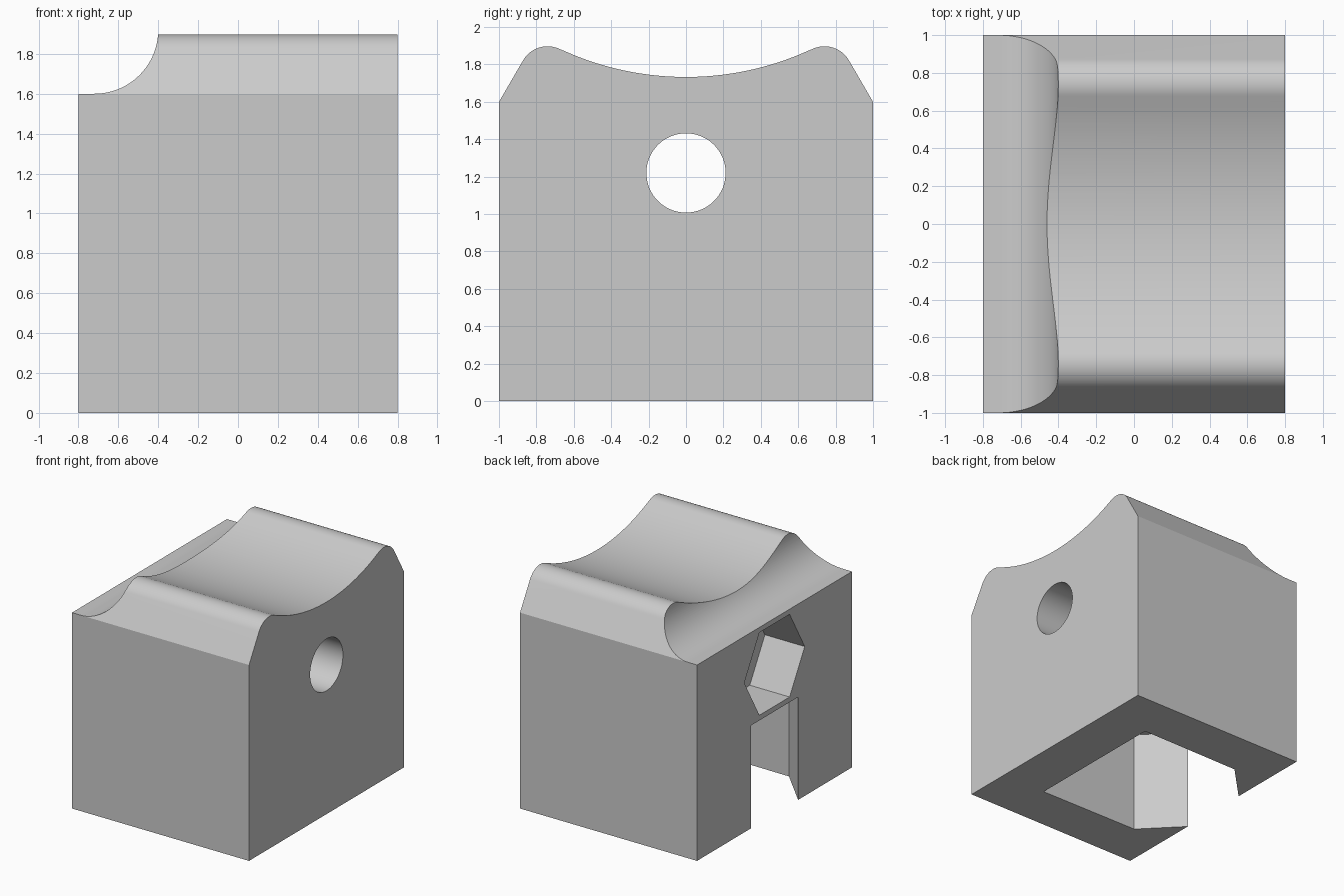
import bpy, bmesh, math
from mathutils import Vector

if "Cube" in bpy.data.objects:
    bpy.data.objects.remove(bpy.data.objects["Cube"], do_unlink=True)

grey = bpy.data.materials.new("light_grey")
grey.use_nodes = True
colour = (0.6, 0.6, 0.6, 1)
grey.diffuse_color = colour
grey.node_tree.nodes["Principled BSDF"].inputs["Base Color"].default_value = colour


def arc(cx, cy, r, start, end, steps):
    """Points along a circular arc, angles in radians."""
    angles = [start + (end - start) * i / steps for i in range(steps + 1)]
    return [(cx + r * math.cos(a), cy + r * math.sin(a)) for a in angles]


def prism(name, points, place, sweep):
    """Extrude a flat outline, placed in space by a function, along a vector."""
    bm = bmesh.new()
    face = bm.faces.new([bm.verts.new(place(a, b)) for a, b in points])
    grown = bmesh.ops.extrude_face_region(bm, geom=[face])["geom"]
    moved = [v for v in grown if isinstance(v, bmesh.types.BMVert)]
    bmesh.ops.translate(bm, verts=moved, vec=Vector(sweep))
    bmesh.ops.recalc_face_normals(bm, faces=bm.faces)
    mesh = bpy.data.meshes.new(name)
    bm.to_mesh(mesh)
    bm.free()
    mesh.materials.append(grey)
    obj = bpy.data.objects.new(name, mesh)
    bpy.context.collection.objects.link(obj)
    return obj


HALF_X, SHOULDER = 0.8, 1.6

# Block outline: sloped shoulders, rounded ridges and a concave saddle
ridge_y, ridge_z, ridge_r = 0.74, 1.745, 0.152
saddle_r = 1.59
saddle_z = 1.733 + saddle_r
tilt = math.atan2(saddle_z - ridge_z, -ridge_y)
half = [(1, 0), (1, SHOULDER)]
half += arc(ridge_y, ridge_z, ridge_r, math.pi / 6, tilt, 20)
half += arc(0, saddle_z, saddle_r, tilt - math.pi, -math.pi / 2, 24)[1:]
outline = half + [(-y, z) for y, z in reversed(half[:-1])]
block = prism("clamp_block", outline, lambda y, z: (-HALF_X, y, z), (2 * HALF_X, 0, 0))

# Scooped relief along the top of the right end
scoop = [(-1, 2.2), (-1, SHOULDER)]
scoop += arc(-0.72, SHOULDER + 0.32, 0.32, -math.pi / 2, 0, 32) + [(-0.4, 2.2)]
cutters = [prism("scoop_cutter", scoop, lambda x, z: (x, -1.2, z), (0, 2.4, 0))]

# Slot open below and to the right end, narrowing at its mouth
side = [(-0.9, 0.305), (-HALF_X, 0.305), (-0.508, 0.603), (0.4, 0.61)]
slot = side + [(x, -y) for x, y in reversed(side)]
cutters.append(prism("slot_cutter", slot, lambda x, y: (x, y, -0.2), (0, 0, 1.04)))

# Hexagonal nut pocket and round bolt hole
bolt_z = 1.22
pocket = arc(0, bolt_z, 0.39, 0, 2 * math.pi, 6)[:-1]
cutters.append(prism("nut_pocket_cutter", pocket, lambda y, z: (-1, y, z), (0.56, 0, 0)))
hole = arc(0, bolt_z, 0.212, 0, 2 * math.pi, 64)[:-1]
cutters.append(prism("bolt_hole_cutter", hole, lambda y, z: (-0.6, y, z), (1.6, 0, 0)))

for cutter in cutters:
    cutter.hide_render = True
    cut = block.modifiers.new(cutter.name, "BOOLEAN")
    cut.operation = "DIFFERENCE"
    cut.solver = "EXACT"
    cut.object = cutter

# Bake the cuts, then smooth the curved faces
bpy.ops.object.select_all(action="DESELECT")
block.select_set(True)
bpy.context.view_layer.objects.active = block
bpy.ops.object.convert(target="MESH")
for cutter in cutters:
    bpy.data.objects.remove(cutter, do_unlink=True)
bpy.ops.object.shade_smooth_by_angle(angle=math.radians(25))
